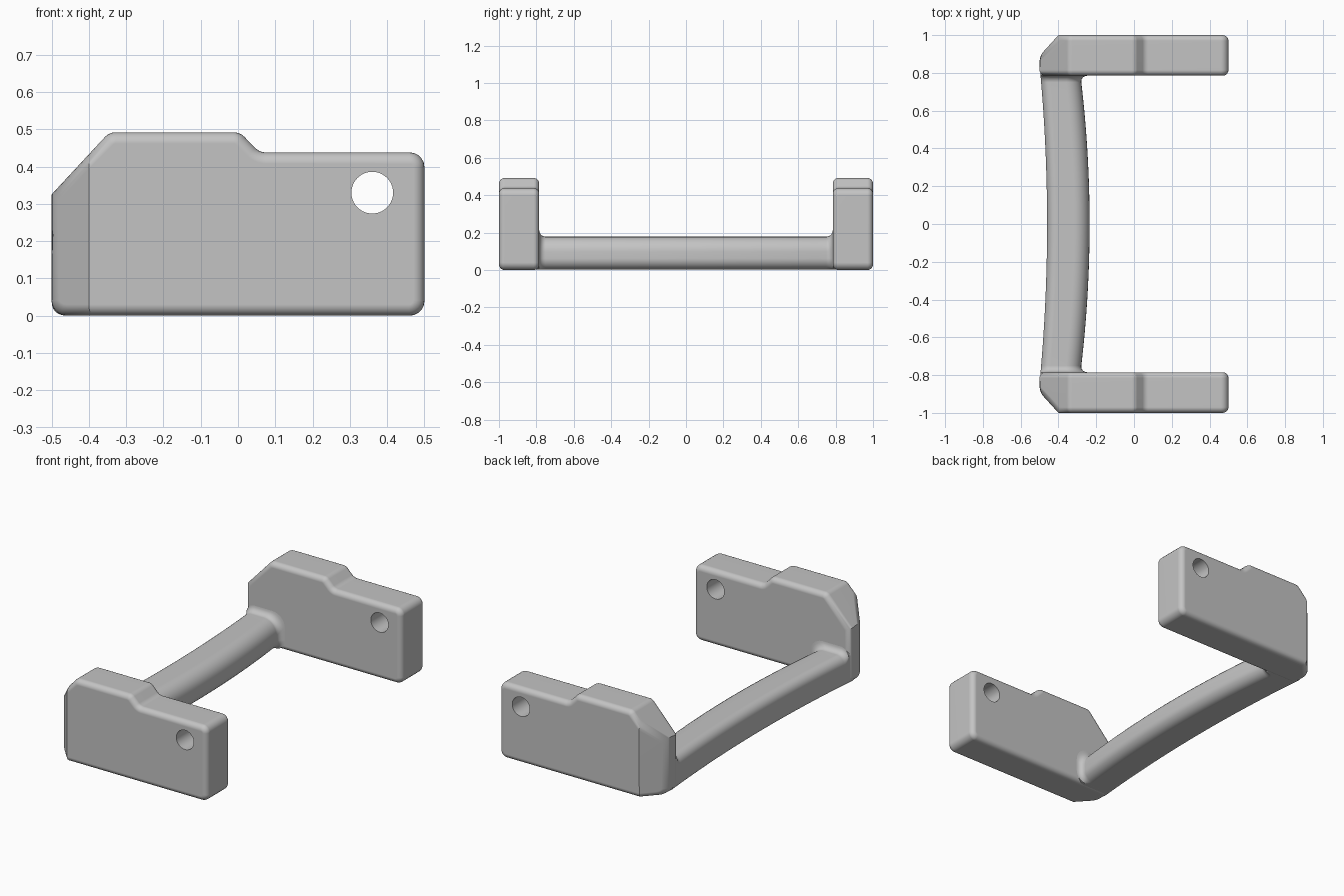
import bpy
import bmesh
import math
from mathutils import Vector

cube = bpy.data.objects.get("Cube")
if cube:
    bpy.data.objects.remove(cube, do_unlink=True)

grey = bpy.data.materials.new("plain_grey")
grey.use_nodes = True
grey.diffuse_color = (0.55, 0.55, 0.55, 1)
grey.node_tree.nodes["Principled BSDF"].inputs["Base Color"].default_value = grey.diffuse_color

INNER = 0.785   # distance from the middle to the inside of each plate
FILLET = 0.035  # flare where the bar meets a plate


def rounded(corners, steps=5):
    """Outline from (x, z, radius) corners; radius 0 stays sharp."""
    out = []
    for i, (x, z, r) in enumerate(corners):
        p = Vector((x, z))
        if r == 0:
            out.append(p)
            continue
        a = (Vector(corners[i - 1][:2]) - p).normalized()
        b = (Vector(corners[(i + 1) % len(corners)][:2]) - p).normalized()
        half = a.angle(b) / 2
        centre = p + (a + b).normalized() * r / math.sin(half)
        start = p + a * r / math.tan(half) - centre
        end = p + b * r / math.tan(half) - centre
        sweep = start.angle(end)
        for k in range(steps + 1):
            t = k / steps
            out.append(centre + (start * math.sin((1 - t) * sweep)
                                 + end * math.sin(t * sweep)) / math.sin(sweep))
    return out


def make_object(name, bm):
    mesh = bpy.data.meshes.new(name)
    bm.to_mesh(mesh)
    bm.free()
    mesh.materials.append(grey)
    obj = bpy.data.objects.new(name, mesh)
    bpy.context.collection.objects.link(obj)
    return obj


def smooth(obj):
    bpy.ops.object.select_all(action='DESELECT')
    obj.select_set(True)
    bpy.context.view_layer.objects.active = obj
    bpy.ops.object.shade_smooth_by_angle(angle=math.radians(32))
    weighted = obj.modifiers.new("even_shading", 'WEIGHTED_NORMAL')
    weighted.keep_sharp = True


def build_plate(name, side):
    # Stepped side profile, extruded through the thickness
    outline = rounded([(-0.5, 0, 0.04), (0.5, 0, 0.04), (0.5, 0.438, 0.04),
                       (0.058, 0.438, 0.04), (0.005, 0.492, 0.04),
                       (-0.345, 0.492, 0.04), (-0.5, 0.325, 0)])
    bm = bmesh.new()
    face = bm.faces.new([bm.verts.new((p.x, -1, p.y)) for p in outline])
    ext = bmesh.ops.extrude_face_region(bm, geom=[face], use_keep_orig=True)
    moved = [v for v in ext["geom"] if isinstance(v, bmesh.types.BMVert)]
    bmesh.ops.translate(bm, verts=moved, vec=(0, 1 - INNER, 0))
    bmesh.ops.recalc_face_normals(bm, faces=bm.faces)

    # Slanted cut on the outer corner
    cut = bmesh.ops.bisect_plane(bm, geom=bm.verts[:] + bm.edges[:] + bm.faces[:],
                                 plane_co=(-0.4, -1, 0), plane_no=(-0.11, -0.1, 0),
                                 clear_outer=True)
    rim = [e for e in cut["geom_cut"] if isinstance(e, bmesh.types.BMEdge)]
    bmesh.ops.edgeloop_fill(bm, edges=rim)
    bmesh.ops.recalc_face_normals(bm, faces=bm.faces)

    # Soft rims around both broad sides
    rims = [e for e in bm.edges if len(e.link_faces) == 2
            and sum(abs(f.normal.y) > 0.3 for f in e.link_faces) == 1]
    bmesh.ops.bevel(bm, geom=rims, offset=0.03, offset_type='OFFSET',
                    segments=5, profile=0.5, affect='EDGES', clamp_overlap=True)

    if side > 0:
        bmesh.ops.scale(bm, vec=(1, -1, 1), verts=bm.verts)
        bmesh.ops.reverse_faces(bm, faces=bm.faces)
    plate = make_object(name, bm)

    # Round hole through the plate
    bpy.ops.mesh.primitive_cylinder_add(vertices=40, radius=0.056, depth=0.5,
                                        location=(0.36, side * 0.9, 0.33),
                                        rotation=(math.pi / 2, 0, 0))
    cutter = bpy.context.object
    cutter.name = "hole_cutter"
    cutter.hide_render = True
    cutter.data.materials.append(grey)
    hole = plate.modifiers.new("hole", 'BOOLEAN')
    hole.operation = 'DIFFERENCE'
    hole.solver = 'EXACT'
    hole.object = cutter
    graph = bpy.context.evaluated_depsgraph_get()
    result = bpy.data.meshes.new_from_object(plate.evaluated_get(graph))
    plate.modifiers.clear()
    plate.data = result
    bpy.data.objects.remove(cutter, do_unlink=True)
    smooth(plate)


def build_bar():
    # Stations along the bar: gentle bow, then a flare at each end
    straight = INNER - FILLET
    half = [(straight * k / 14, 0) for k in range(15)]
    for k in range(1, 7):
        a = math.pi / 2 * k / 6
        half.append((straight + FILLET * math.sin(a), FILLET * (1 - math.cos(a))))
    half.append((INNER + 0.045, FILLET))
    stations = [(-y, d) for y, d in reversed(half[1:])] + half

    bm = bmesh.new()
    rings = []
    for y, d in stations:
        bow = (y / 0.8) ** 2
        left, right, top = -0.46 - 0.036 * bow, -0.235 - 0.05 * bow + d, 0.178 + d
        section = rounded([(left, 0.002, 0.03), (right, 0.002, 0.06),
                           (right, top, 0.08), (left, top, 0.05)], 7)
        rings.append([bm.verts.new((p.x, y, p.y)) for p in section])
    for a, b in zip(rings, rings[1:]):
        for i in range(len(a)):
            j = (i + 1) % len(a)
            bm.faces.new((a[i], a[j], b[j], b[i]))
    bm.faces.new(rings[0])
    bm.faces.new(rings[-1])
    bmesh.ops.recalc_face_normals(bm, faces=bm.faces)
    smooth(make_object("grip_bar", bm))


build_plate("front_plate", -1)
build_plate("back_plate", 1)
build_bar()
